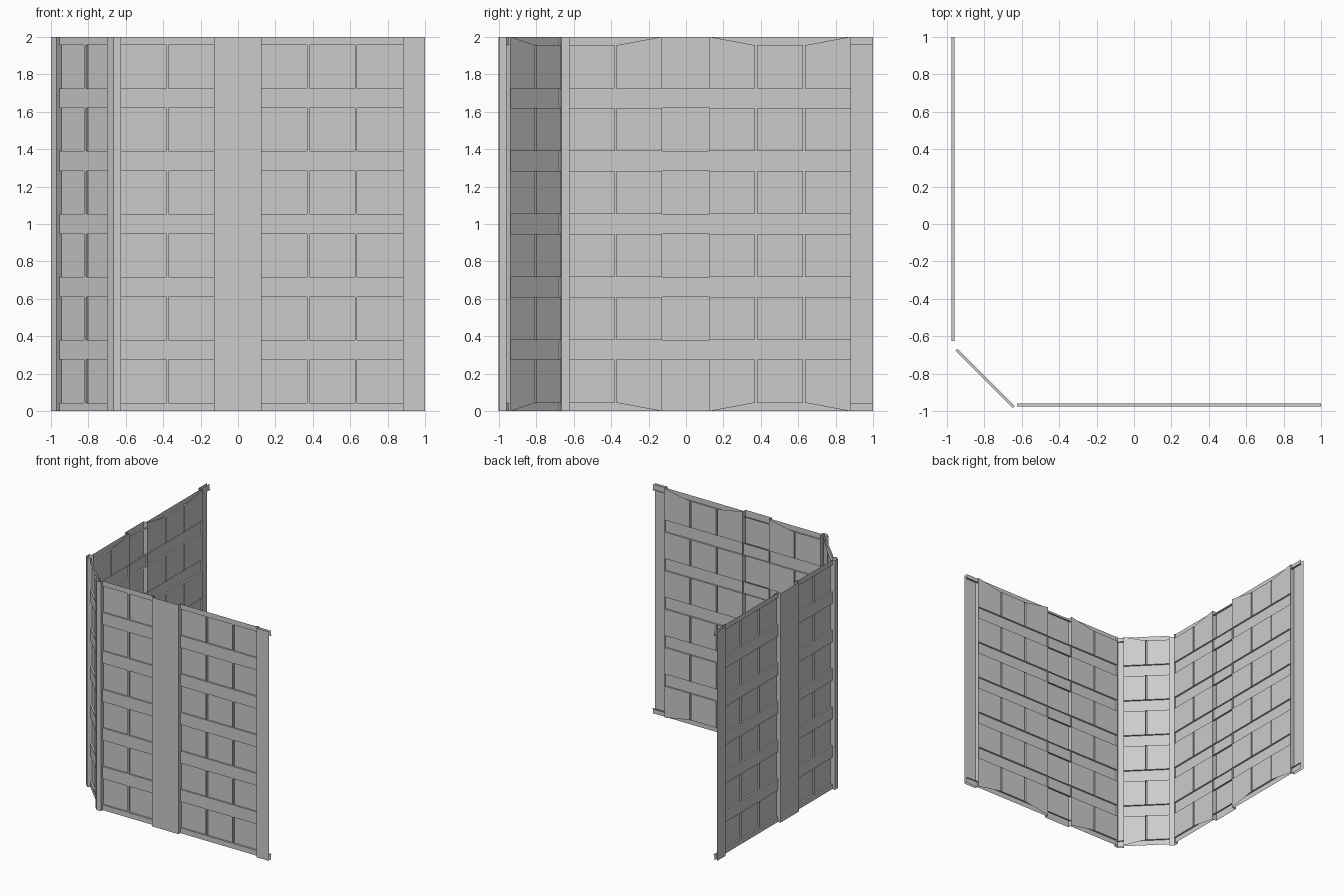
import bpy
import bmesh
from mathutils import Vector

cube = bpy.data.objects.get("Cube")
if cube:
    bpy.data.objects.remove(cube, do_unlink=True)

# Single flat colour
GREY = (0.6, 0.6, 0.6, 1)
concrete = bpy.data.materials.new("concrete_grey")
concrete.use_nodes = True
concrete.diffuse_color = GREY
concrete.node_tree.nodes["Principled BSDF"].inputs["Base Color"].default_value = GREY

HEIGHT = 2.0
BAND, PANE = 0.025, 0.04        # depth of spandrels and panes behind the piers
EDGE = 0.045                    # height of top and bottom bands
ROWS, PANE_H = 6, 0.23
PITCH = (HEIGHT - 2 * EDGE - PANE_H) / (ROWS - 1)
MULLION = 0.012
rows = [(EDGE + i * PITCH, EDGE + i * PITCH + PANE_H) for i in range(ROWS)]


class Part:
    """Sheets laid out along a wall: s runs along it, d goes inward, z is up."""

    def __init__(self, name, origin, along):
        self.name, self.bm = name, bmesh.new()
        self.origin, self.along = Vector(origin), Vector(along).normalized()
        x, y, _ = self.along
        self.inward = Vector((abs(y), abs(x), 0))
        self.flip = self.along.cross(self.inward).z < 0

    def quad(self, *points):
        verts = [self.bm.verts.new(self.origin + self.along * s + self.inward * d
                                   + Vector((0, 0, z))) for s, d, z in points]
        self.bm.faces.new(verts[::-1] if self.flip else verts)

    def sheet(self, s0, s1, z0, z1, d):
        self.quad((s0, d, z0), (s1, d, z0), (s1, d, z1), (s0, d, z1))

    def jamb(self, s, d0, d1, z0, z1, faces_forward):
        pts = [(s, d0, z0), (s, d0, z1), (s, d1, z1), (s, d1, z0)]
        self.quad(*(pts[::-1] if faces_forward else pts))

    def ledge(self, s0, s1, z, faces_up):
        pts = [(s0, BAND, z), (s1, BAND, z), (s1, PANE, z), (s0, PANE, z)]
        self.quad(*(pts if faces_up else pts[::-1]))

    def finish(self):
        mesh = bpy.data.meshes.new(self.name)
        self.bm.to_mesh(mesh)
        self.bm.free()
        mesh.materials.append(concrete)
        obj = bpy.data.objects.new(self.name, mesh)
        bpy.context.collection.objects.link(obj)


def build_wall(name, origin, along, length, bays):
    """bays holds (start, end, pane count); piers fill the rest of the length."""
    first, last = bays[0][0], bays[-1][1]

    # Raised piers with their side returns
    piers = Part(name + "_piers", origin, along)
    starts = [0] + [b[1] for b in bays]
    ends = [b[0] for b in bays] + [length]
    for s0, s1 in zip(starts, ends):
        piers.sheet(s0, s1, 0, HEIGHT, 0)
        if s0 > 0:
            piers.jamb(s0, 0, PANE, 0, HEIGHT, False)
        if s1 < length:
            piers.jamb(s1, 0, PANE, 0, HEIGHT, True)
    piers.finish()

    # Horizontal spandrel bands, and the ledges above and below each row
    bands = Part(name + "_spandrels", origin, along)
    for (_, low), (high, _) in zip(rows, rows[1:]):
        bands.sheet(first, last, low, high, BAND)
    for (z0, z1) in ((0, EDGE), (HEIGHT - EDGE, HEIGHT)):
        for s0, s1, _ in bays:
            bands.sheet(s0, s1, z0, z1, BAND)
        bands.sheet(last, length, z0, z1, BAND)
    for i, (z0, z1) in enumerate(rows):
        bands.ledge(first, length if i == 0 else last, z0, True)
        bands.ledge(first, length if i == ROWS - 1 else last, z1, False)
    bands.finish()

    # Recessed panes, with thin mullions between them
    panes = Part(name + "_panes", origin, along)
    for s0, s1, count in bays:
        step = (s1 - s0 + MULLION) / count
        for k in range(count):
            a = s0 + k * step
            b = a + step - MULLION
            # Panes beside a pier flare to the full wall height at their outer corners
            flare_a = EDGE if k == 0 and s0 > first else 0
            flare_b = EDGE if k == count - 1 else 0
            for i, (z0, z1) in enumerate(rows):
                bottom, top = i == 0, i == ROWS - 1
                panes.quad((a, PANE, z0 - flare_a * bottom), (b, PANE, z0 - flare_b * bottom),
                           (b, PANE, z1 + flare_b * top), (a, PANE, z1 + flare_a * top))
                if k > 0:
                    panes.jamb(a, BAND, PANE, z0, z1, False)
                if k < count - 1:
                    panes.jamb(b, BAND, PANE, z0, z1, True)
                    panes.sheet(b, b + MULLION, z0, z1, BAND)
    panes.finish()


# Two long walls joined by a chamfered corner
CORNER = -0.665
long_bays = [(0.04, 0.537, 2), (0.79, 1.545, 3)]
build_wall("front_wall", (CORNER, -1, 0), (1, 0, 0), 1 - CORNER, long_bays)
build_wall("right_wall", (-1, CORNER, 0), (0, 1, 0), 1 - CORNER, long_bays)
build_wall("corner_wall", (-1, CORNER, 0), (1, -1, 0), 0.474, [(0.042, 0.425, 2)])
